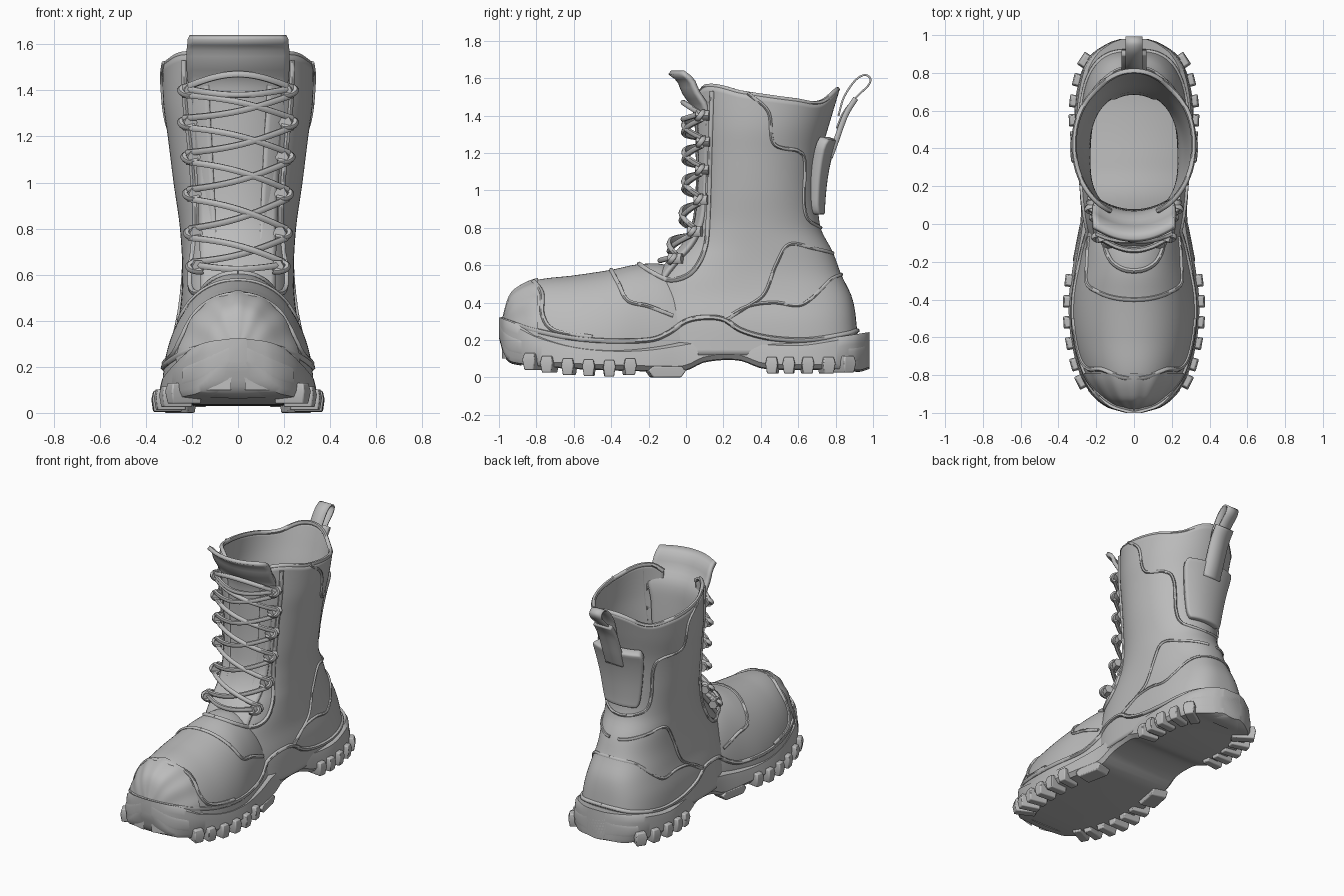
import bpy, bmesh, math

if "Cube" in bpy.data.objects:
    bpy.data.objects.remove(bpy.data.objects["Cube"])

grey = bpy.data.materials.new("boot_grey")
grey.use_nodes = True
grey.diffuse_color = (0.5, 0.5, 0.5, 1)
grey.node_tree.nodes["Principled BSDF"].inputs["Base Color"].default_value = (0.5, 0.5, 0.5, 1)


def smooth(table):
    """Smooth function through (position, value) pairs."""
    def slope(i):
        a, b = table[max(i - 1, 0)], table[min(i + 1, len(table) - 1)]
        return (b[1] - a[1]) / (b[0] - a[0])

    def value(t):
        t = min(max(t, table[0][0]), table[-1][0])
        i = 0
        while i < len(table) - 2 and t > table[i + 1][0]:
            i += 1
        (a, p), (b, q) = table[i], table[i + 1]
        h = b - a
        s = (t - a) / h
        r = 1 - s
        return (p * (1 + 2 * s) + slope(i) * h * s) * r * r + (q * (1 + 2 * r) - slope(i + 1) * h * r) * s * s
    return value


# Side and plan profiles of the foot, shaft and sole
foot_w = smooth([(-.985, .03), (-.96, .12), (-.9, .2), (-.8, .27), (-.6, .32), (-.4, .325), (-.2, .29), (0, .25), (.05, .235)])
foot_top = smooth([(-.985, .3), (-.95, .42), (-.9, .475), (-.8, .52), (-.6, .545), (-.4, .575), (-.25, .605), (-.1, .6), (.05, .52)])
shaft_w = smooth([(.12, .29), (.3, .28), (.45, .252), (.6, .242), (.8, .252), (1, .28), (1.2, .305), (1.35, .325), (1.6, .33)])
shaft_front = smooth([(.12, -.2), (.5, -.19), (.62, -.11), (.7, -.04), (.8, .01), (.9, .03), (1.1, .04), (1.6, .03)])
shaft_back = smooth([(.12, .92), (.25, .915), (.42, .89), (.55, .83), (.67, .785), (.8, .72), (1, .705), (1.2, .725), (1.4, .78), (1.55, .825)])
shaft_power = smooth([(.12, 3.2), (.4, 2.8), (.6, 2.3), (.8, 2.1), (1.6, 2.1)])
rim = smooth([(.03, 1.47), (.1, 1.555), (.3, 1.52), (.6, 1.48), (.74, 1.47), (.82, 1.55)])
sole_w = smooth([(-1, .04), (-.97, .14), (-.9, .225), (-.8, .285), (-.6, .335), (-.4, .345), (-.2, .32), (0, .285),
                 (.2, .28), (.4, .3), (.6, .315), (.8, .28), (.9, .22), (.96, .13), (.98, .07)])
sole_top = smooth([(-1, .31), (-.9, .27), (-.8, .22), (-.6, .165), (-.4, .145), (-.2, .15), (0, .18), (.15, .205),
                   (.3, .19), (.6, .175), (.85, .21), (.98, .23)])
sole_base = smooth([(-1, .22), (-.97, .12), (-.92, .08), (-.6, .05), (-.1, .035), (0, .04), (.1, .085), (.28, .095),
                    (.42, .05), (.85, .045), (.93, .04), (.98, .055)])
FOOT_BASE, POWER = .1, 2.1


def finish(obj, thickness=0, bevel=0, angle=40):
    obj.data.materials.append(grey)
    if thickness:
        mod = obj.modifiers.new("thickness", "SOLIDIFY")
        mod.thickness, mod.offset = thickness, -1
    if bevel:
        mod = obj.modifiers.new("bevel", "BEVEL")
        mod.width, mod.segments = bevel, 2
    bpy.ops.object.select_all(action="DESELECT")
    obj.select_set(True)
    bpy.context.view_layer.objects.active = obj
    bpy.ops.object.shade_smooth_by_angle(angle=math.radians(angle))


def loft(name, rings, closed=False, caps=False, **options):
    """Skin a list of equally long point rows."""
    bm = bmesh.new()
    rows = [[bm.verts.new(p) for p in ring] for ring in rings]
    count = len(rows[0])
    for a, b in zip(rows, rows[1:]):
        for i in range(count if closed else count - 1):
            j = (i + 1) % count
            bm.faces.new((a[i], a[j], b[j], b[i]))
    if caps:
        bm.faces.new(rows[0])
        bm.faces.new(rows[-1])
    bmesh.ops.recalc_face_normals(bm, faces=bm.faces)
    mesh = bpy.data.meshes.new(name)
    bm.to_mesh(mesh)
    bm.free()
    obj = bpy.data.objects.new(name, mesh)
    bpy.context.collection.objects.link(obj)
    finish(obj, **options)


def tube(name, paths, radius):
    data = bpy.data.curves.new(name, "CURVE")
    data.dimensions, data.bevel_depth, data.bevel_resolution = "3D", radius, 1
    data.use_fill_caps = True
    for path in paths:
        line = data.splines.new("POLY")
        line.points.add(len(path) - 1)
        for point, co in zip(line.points, path):
            point.co = (*co, 1)
    obj = bpy.data.objects.new(name, data)
    bpy.context.collection.objects.link(obj)
    bpy.ops.object.select_all(action="DESELECT")
    obj.select_set(True)
    bpy.context.view_layer.objects.active = obj
    bpy.ops.object.convert(target="MESH")
    finish(bpy.context.object, angle=60)


def spread(a, b, count):
    return [a + (b - a) * i / (count - 1) for i in range(count)]


def spline(points, steps):
    """Smooth path through points of any dimension."""
    parts = [smooth(list(enumerate(axis))) for axis in zip(*points)]
    return [[f(t) for f in parts] for t in spread(0, len(points) - 1, (len(points) - 1) * steps + 1)]


def power(value, exponent):
    return math.copysign(abs(value) ** exponent, value)


def foot_point(y, a, off=0):
    height = foot_top(y) - FOOT_BASE + off
    return ((foot_w(y) + off) * power(math.cos(a), 2 / POWER), y, FOOT_BASE + height * power(math.sin(a), 2 / POWER))


def shaft_point(a, z, off=0):
    """Angle runs from zero at the front to pi at the back."""
    f, b, p = shaft_front(z), shaft_back(z), 2 / shaft_power(z)
    return ((shaft_w(z) + off) * power(math.sin(a), p), (f + b) / 2 - ((b - f) / 2 + off) * power(math.cos(a), p), z)


def side_x(y, z):
    """Half width of the boot upper at a side position."""
    def bulge(u, p):
        return max(0, 1 - min(1, abs(u)) ** p) ** (1 / p)
    f, b = shaft_front(z), shaft_back(z)
    x = shaft_w(z) * bulge((2 * y - f - b) / (b - f), shaft_power(z))
    if y <= .05:
        x = max(x, foot_w(y) * bulge((z - FOOT_BASE) / (foot_top(y) - FOOT_BASE), POWER))
    return x


# Forefoot, and a ribbed cap over the toe
foot_stations = [-.985 + 1.035 * (i / 40) ** 1.6 for i in range(41)]
loft("vamp", [[foot_point(y, a) for a in spread(0, math.pi, 41)] for y in foot_stations])
loft("toe_cap", [[foot_point(y, a, .007 + .003 * math.cos(a * 16)) for a in spread(0, math.pi, 97)]
                 for y in foot_stations if y < -.78])

# Shaft, open at the front
GAP = .38
around = spread(GAP, 2 * math.pi - GAP, 81)
rings = []
for t in spread(0, 1, 50):
    tops = [(a, rim(shaft_point(a, 1.5)[1])) for a in around]
    rings.append([shaft_point(a, .12 + (top - .12) * t) for a, top in tops])
loft("shaft", rings, thickness=.012)
tube("rim_binding", [[shaft_point(a, rim(shaft_point(a, 1.5)[1]), -.012) for a in around]], .014)

# Tongue behind the eyelets, with a lip leaning forward
lean = smooth([(.45, .04), (1.35, .035), (1.45, .02), (1.53, -.03), (1.6, -.06), (1.64, -.11)])
tongue_w = smooth([(.45, .15), (1.3, .18), (1.48, .21), (1.64, .21)])
rows = []
for z in spread(.45, 1.64, 44):
    w = tongue_w(z)
    rows.append([(x, shaft_front(z) + lean(z) + 1.6 * x * x, z) for x in spread(-w, w, 17)])
loft("tongue", rows, thickness=.025)

# Midsole with walls leaning in towards the upper
rings = []
for i in range(91):
    y = -.01 - .99 * math.cos(math.pi * i / 90)
    w, top, base = sole_w(y), sole_top(y), sole_base(y)
    half = [(w * .55, base - .005), (w * .93, base), (w, base + .025), (w * .98, top - .04), (w * .955, top - .005), (w * .88, top + .012)]
    rings.append([(x, y, z) for x, z in half] + [(-x, y, z) for x, z in reversed(half)])
loft("midsole", rings, closed=True, caps=True)


# Tread blocks along both edges
def lug(name, side, y, length, reach, bottom, height):
    w = sole_w(y)
    turn = (sole_w(y + .03) - sole_w(y - .03)) / .06
    rings = []
    for z, grow in ((bottom, .75), (bottom + height * .6, 1), (bottom + height, .75)):
        half = length / 2 * grow
        inner, outer = w - .1, w + reach * grow
        corners = [(inner, -half), (outer, -half), (outer, half), (inner, half)]
        rings.append([(side * (x + turn * d), y + d - turn * (x - w), z) for x, d in corners])
    loft(name, rings, closed=True, caps=True, bevel=.006)


front_rows = [(-.83, .04), (-.74, .025), (-.63, .012), (-.52, .006), (-.41, .004), (-.3, .012)]
heel_rows = [(.46, .02), (.55, .02), (.65, .02), (.76, .02), (.86, .025)]
for side, label in ((1, "left"), (-1, "right")):
    for i, (y, bottom) in enumerate(front_rows + heel_rows):
        lug(f"tread_{label}_{i}", side, y, .066, .03, bottom, .09)
    lug(f"arch_tread_{label}", side, -.1, .2, .005, 0, .06)

# Rounded bumpers wrapping the toe and heel ends of the sole
for name, start, end in (("toe_bumper", -1, -.88), ("heel_bumper", .87, .98)):
    rings = []
    for y in spread(start, end, 14):
        w, top, base = sole_w(y), sole_top(y), sole_base(y)
        mid, tall = (top + base) / 2 - .01, (top - base) / 2
        rings.append([((w + .003) * power(math.cos(a), .7), y, mid + tall * power(math.sin(a), .7))
                      for a in spread(0, 2 * math.pi * 47 / 48, 48)])
    loft(name, rings, closed=True, caps=True)

# Raised seams and piping, given as side paths and mirrored
seams = {
    "sole_welt": (.014, [(-.985, .31), (-.9, .28), (-.8, .25), (-.6, .21), (-.4, .195), (-.2, .2), (-.1, .235), (0, .3),
                         (.1, .32), (.2, .31), (.3, .25), (.45, .21), (.65, .2), (.85, .23), (.915, .25)]),
    "toe_seam": (.013, [(-.82, .52), (-.77, .45), (-.765, .33), (-.7, .25), (-.5, .215)]),
    "vamp_seam": (.012, [(-.4, .575), (-.36, .5), (-.31, .41), (-.2, .38), (-.07, .33)]),
    "quarter_piping": (.014, [(.14, 1.53), (.13, 1.2), (.12, .85), (.1, .68), (.03, .56), (-.08, .52), (-.18, .56), (-.25, .605)]),
    "counter_seam": (.01, [(.2, .3), (.33, .38), (.42, .45), (.48, .6), (.55, .71), (.68, .69), (.785, .665)]),
    "heel_cup_seam": (.01, [(.2, .31), (.33, .38), (.47, .4), (.6, .385), (.68, .43), (.77, .52), (.83, .55)]),
    "collar_seam": (.01, [(.33, 1.52), (.44, 1.42), (.47, 1.25), (.6, 1.21), (.635, 1.15), (.63, .95), (.65, .85), (.72, .8)]),
}
for name, (radius, points) in seams.items():
    path = [(side_x(y, z), y, z) for y, z in spline(points, 16)]
    tube(name, [path, [(-x, y, z) for x, y, z in path]], radius)

# Padded back panel, thicker towards the top
rows = []
for z in spread(.87, 1.27, 16):
    edge = min(1, abs(z - .86) / .05, abs(1.28 - z) / .05) ** .5
    width = (.46 + .2 * (z - .87)) * (.8 + .2 * edge)
    rows.append([shaft_point(math.pi + a, z, .035 + .08 * (z - .87)) for a in spread(-width, width, 17)])
loft("back_panel", rows, thickness=.06, bevel=.012)


# Back tab and pull loop as ribbons
def ribbon(name, points, width, thickness):
    loft(name, [[(x, y, z) for x in spread(-width, width, 3)] for y, z in spline(points, 6)], thickness=thickness)


ribbon("back_tab", [(.755, 1.18), (.785, 1.26), (.82, 1.36), (.85, 1.43), (.895, 1.5)], .065, .03)
ribbon("pull_loop", [(.81, 1.4), (.84, 1.5), (.9, 1.59), (.955, 1.622), (.99, 1.6), (.98, 1.56), (.92, 1.5), (.85, 1.42), (.81, 1.33)], .045, .01)

# Lace hooks and crossed laces
hooks = [(.205, 1.4), (.205, 1.26), (.19, 1.11), (.185, .95), (.18, .78), (.17, .635)]


def front_y(x, z):
    return shaft_front(z) + 1.25 * x * x


def strand(a, b, bow):
    """Lace bowed forward between two (x, z) ends."""
    path = []
    for t in spread(0, 1, 25):
        x, z = a[0] + (b[0] - a[0]) * t, a[1] + (b[1] - a[1]) * t
        arch = math.sin(math.pi * t)
        path.append((x, front_y(x, z) - .02 - .03 * arch, z + bow * arch))
    return path


studs, laces = [], []
for x, z in hooks:
    for side in (-1, 1):
        y = front_y(x, z)
        studs.append([(side * (x + .02), y + .04, z), (side * x, y - .03, z)])
        laces.append([(side * (x + .045 * math.sin(a)), y - .01 + .015 * math.cos(a), z + .02 * math.cos(a))
                      for a in spread(-.4, math.pi + .4, 14)])
for (x, z), (u, v) in zip(hooks, hooks[1:]):
    for side in (-1, 1):
        laces.append(strand((-side * (x + .03), z - .02), (side * (u + .03), v + .02), .02 * side))
for (x, z), bow in ((hooks[0], .06), (hooks[0], -.03), (hooks[-1], -.02)):
    laces.append(strand((-x - .03, z + .01), (x + .03, z + .01), bow))
tube("lace_hooks", studs, .03)
tube("laces", laces, .015)
